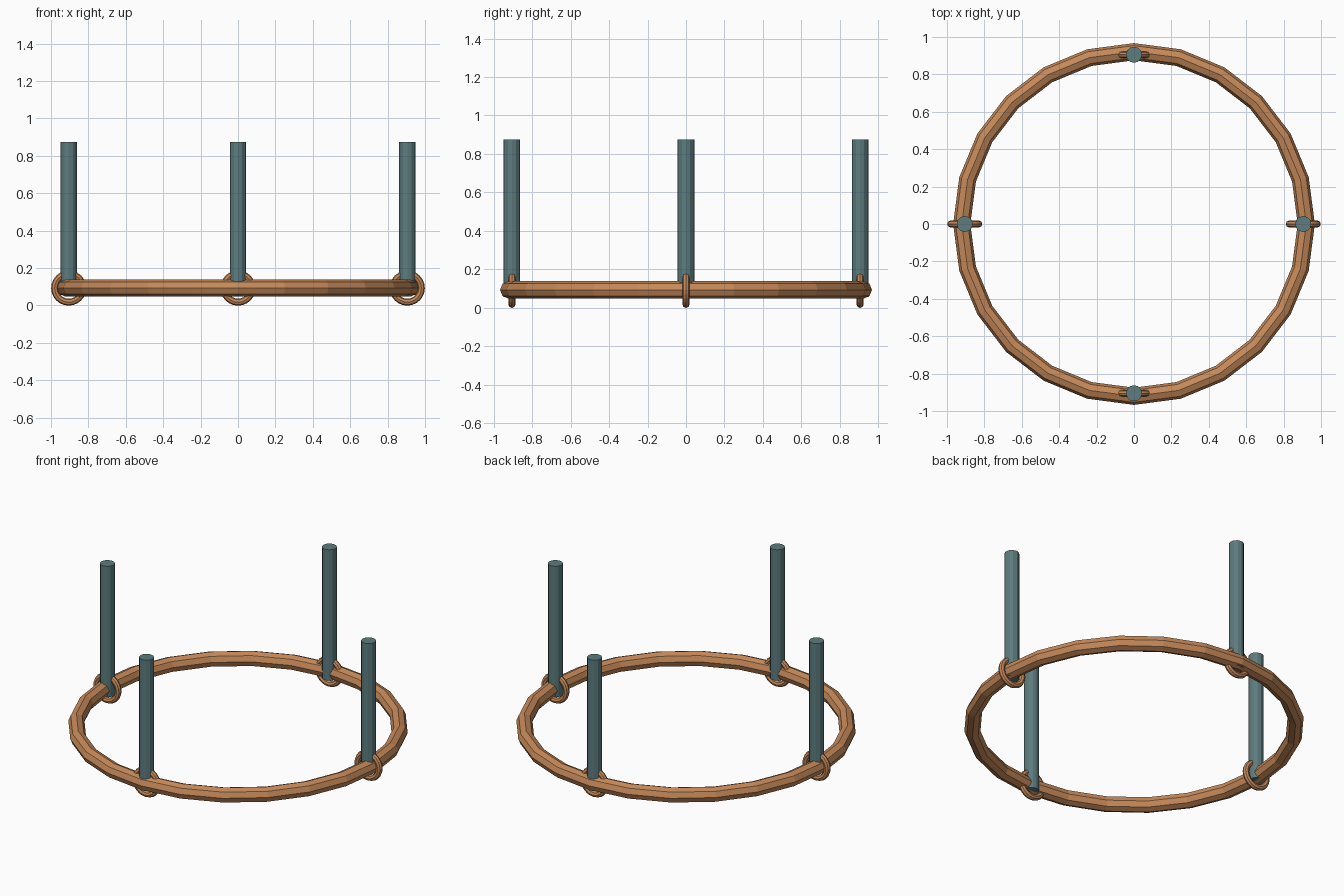
import bpy
from math import pi

if "Cube" in bpy.data.objects:
    bpy.data.objects.remove(bpy.data.objects["Cube"])

Z = 0.093          # height of the hoop's centre line
POST_R = 0.905     # distance of posts from the centre


def material(name, color):
    m = bpy.data.materials.new(name)
    m.diffuse_color = color
    m.use_nodes = True
    m.node_tree.nodes["Principled BSDF"].inputs["Base Color"].default_value = m.diffuse_color
    return m


copper = material("copper", (0.56, 0.25, 0.10, 1))
teal = material("teal", (0.11, 0.20, 0.21, 1))


def ring(name, loc, major, minor, segs, sides, rot=(0, 0, 0)):
    bpy.ops.mesh.primitive_torus_add(
        location=loc, rotation=rot, major_radius=major, minor_radius=minor,
        major_segments=segs, minor_segments=sides)
    ob = bpy.context.object
    ob.name = name
    ob.data.materials.append(copper)


def post(name, x, y, bottom, top):
    bpy.ops.mesh.primitive_cylinder_add(
        vertices=12, radius=0.043, depth=top - bottom,
        location=(x, y, (bottom + top) / 2))
    ob = bpy.context.object
    ob.name = name
    ob.data.materials.append(teal)


# Large faceted hoop
ring("hoop", (0, 0, Z), 0.921, 0.046, 24, 8)

# Four posts, each with a small upright ring facing front
for side, dx, dy in (("right", 1, 0), ("back", 0, 1), ("left", -1, 0), ("front", 0, -1)):
    x, y = dx * POST_R, dy * POST_R
    post(side + "_post", x, y, 0.055, 0.875)
    ring(side + "_binding_ring", (x, y, Z), 0.0755, 0.0185, 24, 8, (pi / 2, 0, 0))
